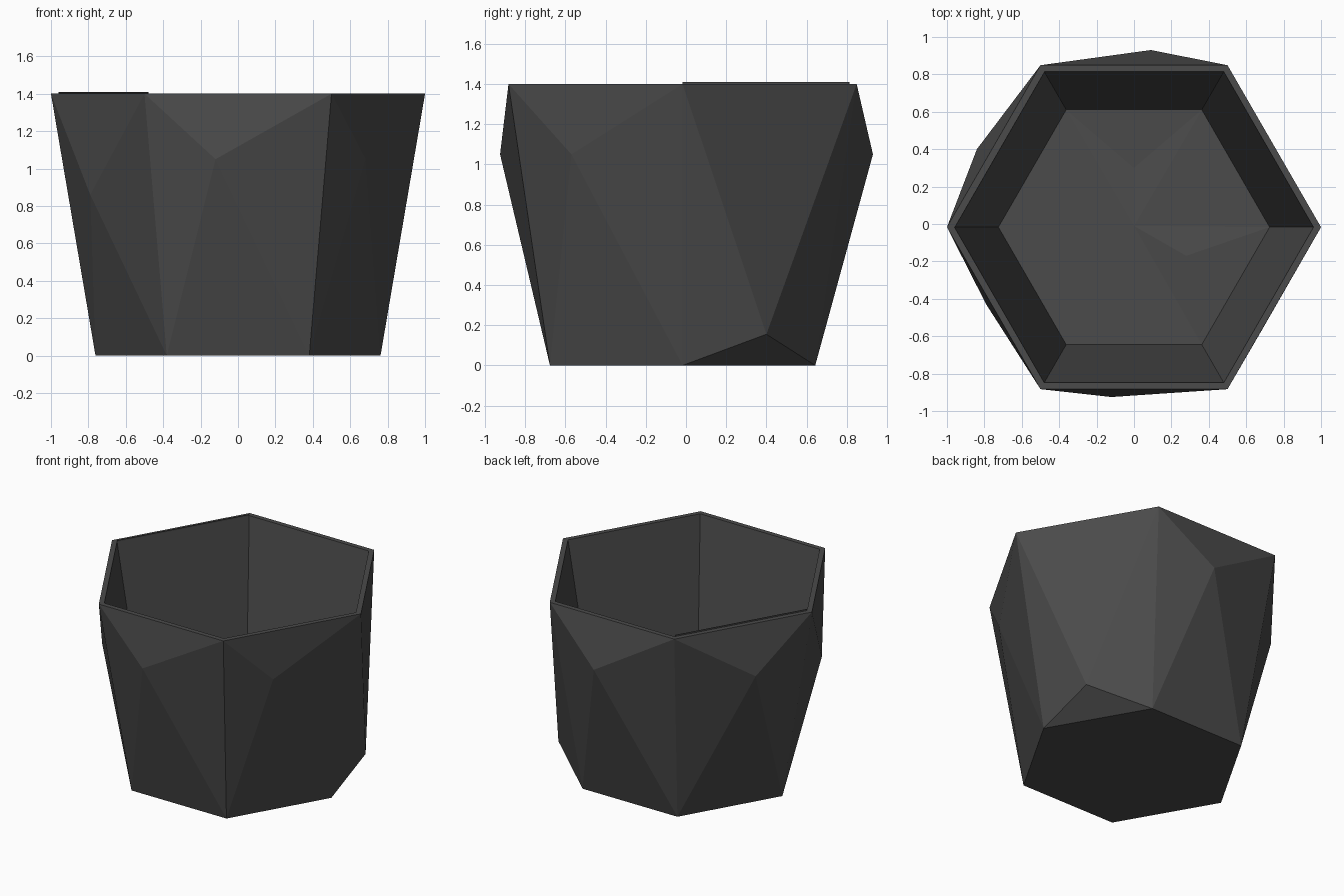
import bpy, math

if "Cube" in bpy.data.objects:
    bpy.data.objects.remove(bpy.data.objects["Cube"])

CY = -0.017          # centre of the hexagon in y
H = 1.40             # rim height

mat = bpy.data.materials.new("dark_grey")
mat.diffuse_color = (0.07, 0.07, 0.07, 1)
mat.use_nodes = True
mat.node_tree.nodes["Principled BSDF"].inputs["Base Color"].default_value = mat.diffuse_color


def ring(r, z):
    return [(r * math.cos(math.radians(60 * i)),
             CY + r * math.sin(math.radians(60 * i)), z) for i in range(6)]


verts, faces = [], []


def add(points):
    start = len(verts)
    verts.extend(points)
    return list(range(start, len(verts)))


def fan(loop, tip):
    """Fan of triangles from a face outline to one tip point."""
    for i in range(len(loop)):
        faces.append((loop[i], loop[(i + 1) % len(loop)], tip))


# rings: outer bottom, outer rim, inner rim, inner floor
bottom = add(ring(0.762, 0.0))
rim = add(ring(1.0, H))
inner_rim = add(ring(0.96, H))
floor = add(ring(0.725, 0.04))

# outer facet tips, one per side, counter-clockwise from back right
tips = add([(0.745, 0.40, 0.155), (0.09, 0.93, 1.05), (-0.84, 0.40, 1.05),
            (-0.79, -0.43, 0.86), (-0.12, -0.925, 1.05), (0.682, -0.57, 1.05)])
centre = add([(0, -0.01, 0.05)])[0]
dent = add([(0, 0.30, 0.03)])[0]
bump = add([(0.28, -0.17, 0.07)])[0]

faces.append(tuple(reversed(bottom)))
for i in range(6):
    j = (i + 1) % 6
    # faceted outer wall
    fan([bottom[i], bottom[j], rim[j], rim[i]], tips[i])
    # rim and inner wall
    faces.append((rim[i], rim[j], inner_rim[j], inner_rim[i]))
    faces.append((inner_rim[i], inner_rim[j], floor[j], floor[i]))
    # uneven inner floor
    tri = [floor[i], floor[j], centre]
    if i == 1:
        fan(tri, dent)
    elif i == 5:
        fan(tri, bump)
    else:
        faces.append(tuple(tri))


def make(name, v, f):
    me = bpy.data.meshes.new(name)
    me.from_pydata(v, [], f)
    me.materials.append(mat)
    ob = bpy.data.objects.new(name, me)
    bpy.context.collection.objects.link(ob)
    return ob


make("faceted_pot", verts, faces)

# small raised lip on the back-left inner edge
r0, r1 = ring(0.96, H), ring(0.955, H)
lip = [r0[2], r0[3], r1[3], r1[2]]
lip += [(x, y, z + 0.01) for x, y, z in lip]
make("rim_lip", lip, [(4, 5, 6, 7), (0, 1, 5, 4), (1, 2, 6, 5),
                      (2, 3, 7, 6), (3, 0, 4, 7)])
